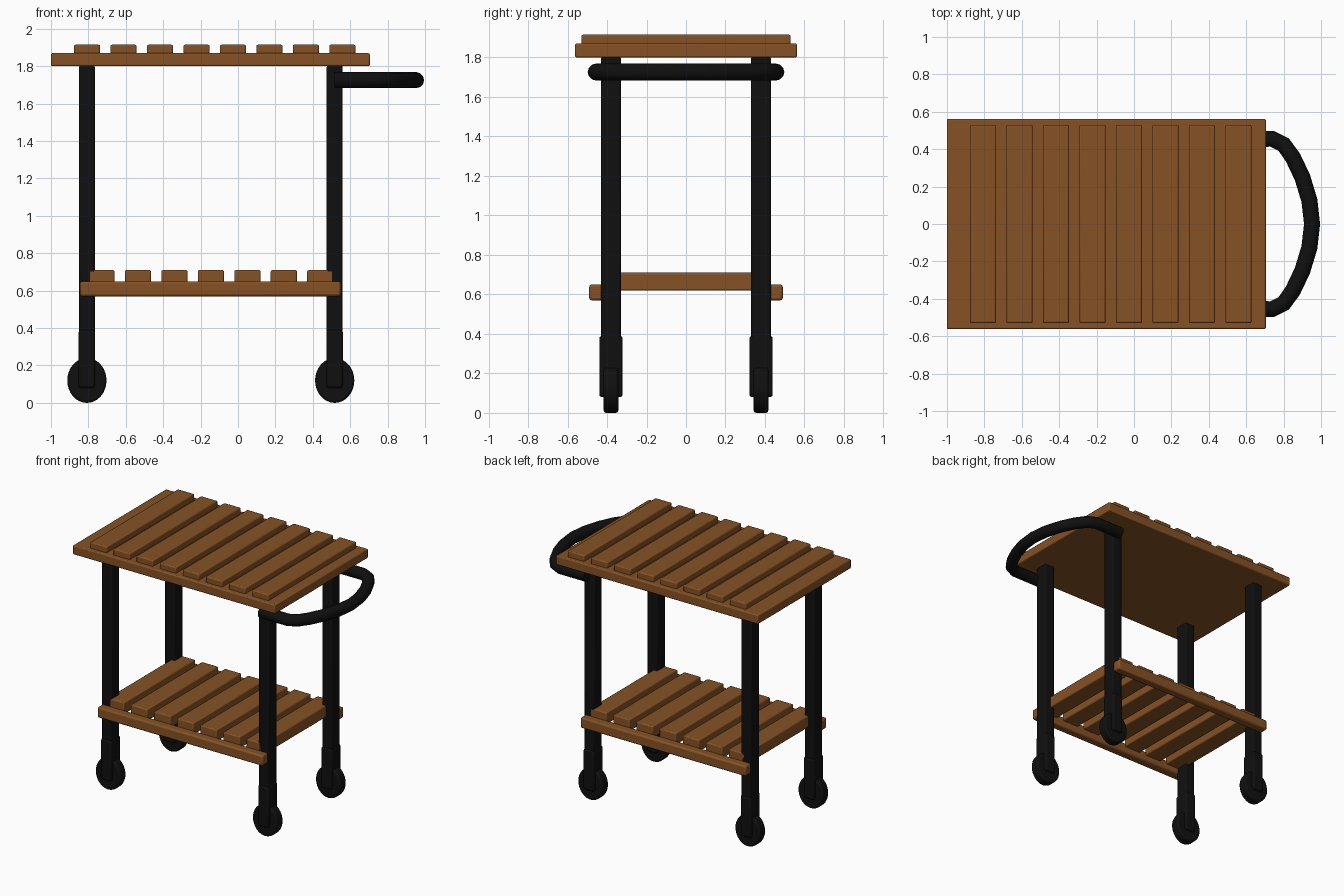
import bpy, math

cube = bpy.data.objects.get("Cube")
if cube:
    bpy.data.objects.remove(cube, do_unlink=True)


def material(name, colour):
    m = bpy.data.materials.new(name)
    m.use_nodes = True
    m.diffuse_color = (*colour, 1)
    bsdf = next(n for n in m.node_tree.nodes if n.type == 'BSDF_PRINCIPLED')
    bsdf.inputs["Base Color"].default_value = (*colour, 1)
    bsdf.inputs["Roughness"].default_value = 0.7
    return m


wood = material("warm wood", (0.235, 0.084, 0.018))
black = material("black metal", (0.005, 0.005, 0.005))


def finish(obj, name, mat, bevel):
    obj.name = name
    obj.data.materials.append(mat)
    bpy.ops.object.transform_apply(location=False, rotation=True, scale=True)
    if bevel:
        mod = obj.modifiers.new("soft edges", 'BEVEL')
        mod.width = bevel
        mod.segments = 2
        mod.limit_method = 'ANGLE'
        mod.angle_limit = math.radians(40)
    bpy.ops.object.shade_smooth_by_angle(angle=math.radians(30))
    return obj


def box(name, mat, x, y, z, bevel=0.008):
    """Box from (min, max) pairs along each axis."""
    bpy.ops.mesh.primitive_cube_add(size=1, location=[sum(p) / 2 for p in (x, y, z)])
    obj = bpy.context.object
    obj.scale = [p[1] - p[0] for p in (x, y, z)]
    return finish(obj, name, mat, bevel)


def span(centre, width):
    return (centre - width / 2, centre + width / 2)


PITCH, SLAT = 0.195, 0.14

# Top tray with its raised slats
box("top_board", wood, (-1, 0.705), (-0.562, 0.562), (1.8, 1.87))
for i in range(8):
    box("top_slat", wood, span(-0.807 + PITCH * i, SLAT), (-0.53, 0.53), (1.86, 1.915))

# Lower shelf: open slats between two side rails
for i in range(7):
    box("shelf_slat", wood, span(-0.73 + PITCH * i, SLAT), (-0.43, 0.43), (0.62, 0.71))
for y in (-0.455, 0.455):
    box("shelf_rail", wood, (-0.845, 0.55), span(y, 0.07), (0.57, 0.65), 0.012)

# Legs, caster housings and wheels
for x in (-0.808, 0.517):
    for y in (-0.38, 0.38):
        box("leg", black, span(x, 0.085), span(y, 0.1), (0.3, 1.805), 0.01)
        box("caster_housing", black, span(x, 0.088), span(y, 0.118), (0.08, 0.39), 0.012)
        bpy.ops.mesh.primitive_cylinder_add(vertices=32, radius=1, depth=1,
                                            location=(x, y, 0.12),
                                            rotation=(math.pi / 2, 0, 0))
        wheel = bpy.context.object
        wheel.scale = (0.105, 0.12, 0.074)
        finish(wheel, "wheel", black, 0.012)

# Push handle: a bowed tube joining the two legs at one end
half = [(0.515, 0.455), (0.64, 0.455), (0.74, 0.455), (0.8, 0.425),
        (0.85, 0.355), (0.9, 0.25), (0.938, 0.125)]
path = half + [(0.952, 0)] + [(x, -y) for x, y in reversed(half)]
curve = bpy.data.curves.new("push_handle", 'CURVE')
curve.dimensions = '3D'
curve.bevel_depth = 0.043
curve.bevel_resolution = 4
curve.use_fill_caps = True
spline = curve.splines.new('POLY')
spline.points.add(len(path) - 1)
for point, (x, y) in zip(spline.points, path):
    point.co = (x, y, 1.726, 1)
spline.use_smooth = True
handle = bpy.data.objects.new("push_handle", curve)
bpy.context.collection.objects.link(handle)
curve.materials.append(black)
